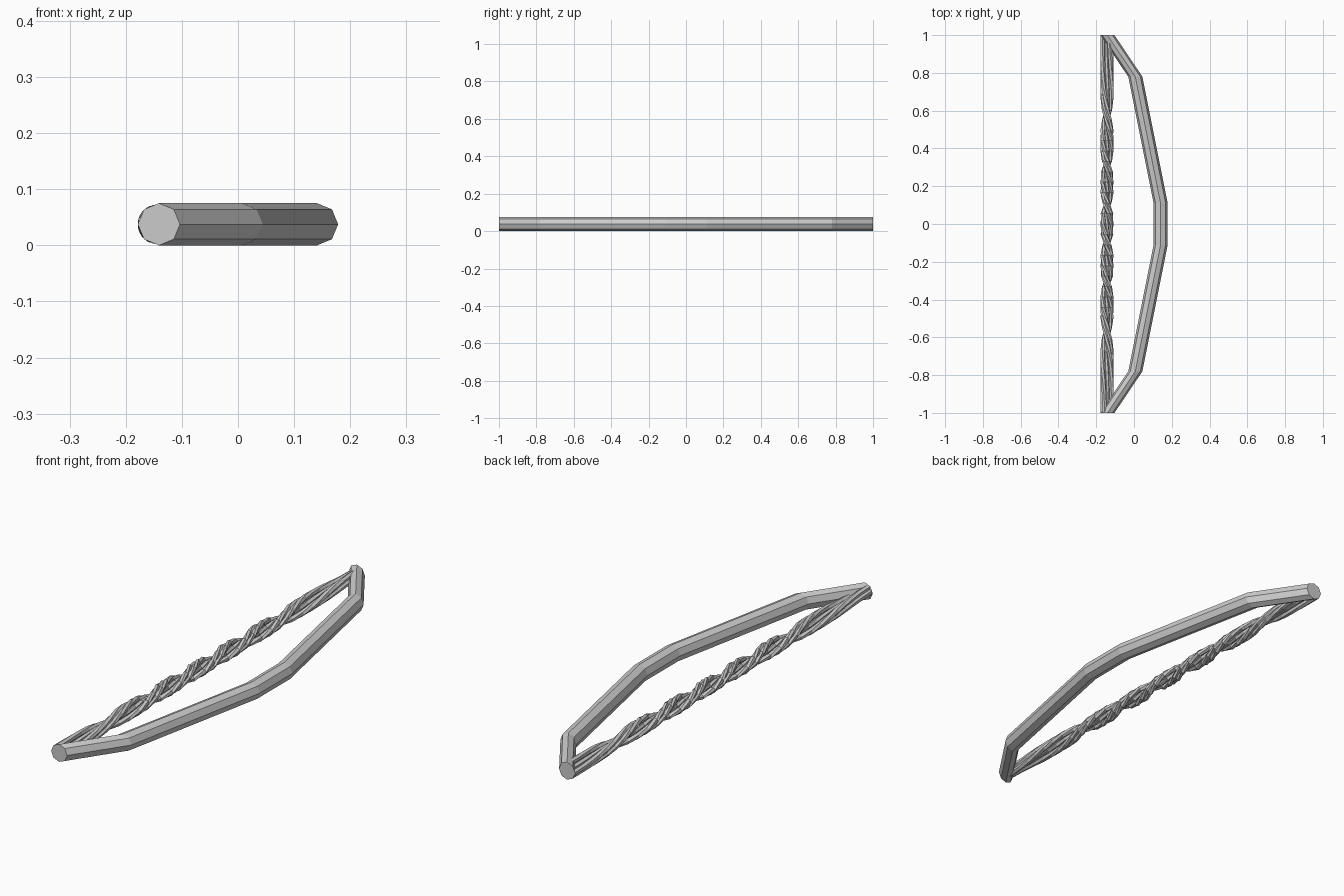
import bpy, bmesh, math
from mathutils import Vector

if "Cube" in bpy.data.objects:
    bpy.data.objects.remove(bpy.data.objects["Cube"])

Z = 0.0375


def loft(name, rings):
    """Join equal-sided rings into a capped tube with flat faces."""
    bm = bmesh.new()
    loops = [[bm.verts.new(p) for p in ring] for ring in rings]
    n = len(loops[0])
    for a, b in zip(loops, loops[1:]):
        for i in range(n):
            j = (i + 1) % n
            bm.faces.new((a[i], a[j], b[j], b[i]))
    bm.faces.new(loops[0])
    bm.faces.new(loops[-1])
    bmesh.ops.recalc_face_normals(bm, faces=bm.faces)
    mesh = bpy.data.meshes.new(name)
    bm.to_mesh(mesh)
    bm.free()
    obj = bpy.data.objects.new(name, mesh)
    bpy.context.collection.objects.link(obj)
    return obj


def ring(x, y, z, radius, sides, turn=0.0):
    return [Vector((x + radius * math.cos(turn + math.tau * i / sides), y,
                    z + radius * math.sin(turn + math.tau * i / sides)))
            for i in range(sides)]


# Bow limbs and grip: an octagon carried along the bent path
half = [(-0.141, 1.0), (0.007, 0.78), (0.141, 0.11)]
path = half + [(x, -y) for x, y in reversed(half)]
loft("bow_limb", [ring(x, y, Z, 0.0375, 8) for x, y in path])

# Bowstring: strands in a flattened bundle, twisted tightest at the middle
STEPS = 36
for k, (u, v) in enumerate([(-0.022, -0.009), (-0.022, 0.009),
                            (0.022, -0.009), (0.022, 0.009), (0.0, 0.0)]):
    rings = []
    for s in range(STEPS + 1):
        y = -0.995 + 1.99 * s / STEPS
        t = 10.0 * math.sin(y * math.pi / 2)
        x = u * math.cos(t) - v * math.sin(t)
        z = u * math.sin(t) + v * math.cos(t)
        rings.append(ring(-0.143 + x, y, Z + z, 0.0125, 6, t))
    loft(f"string_strand_{k + 1}", rings)
